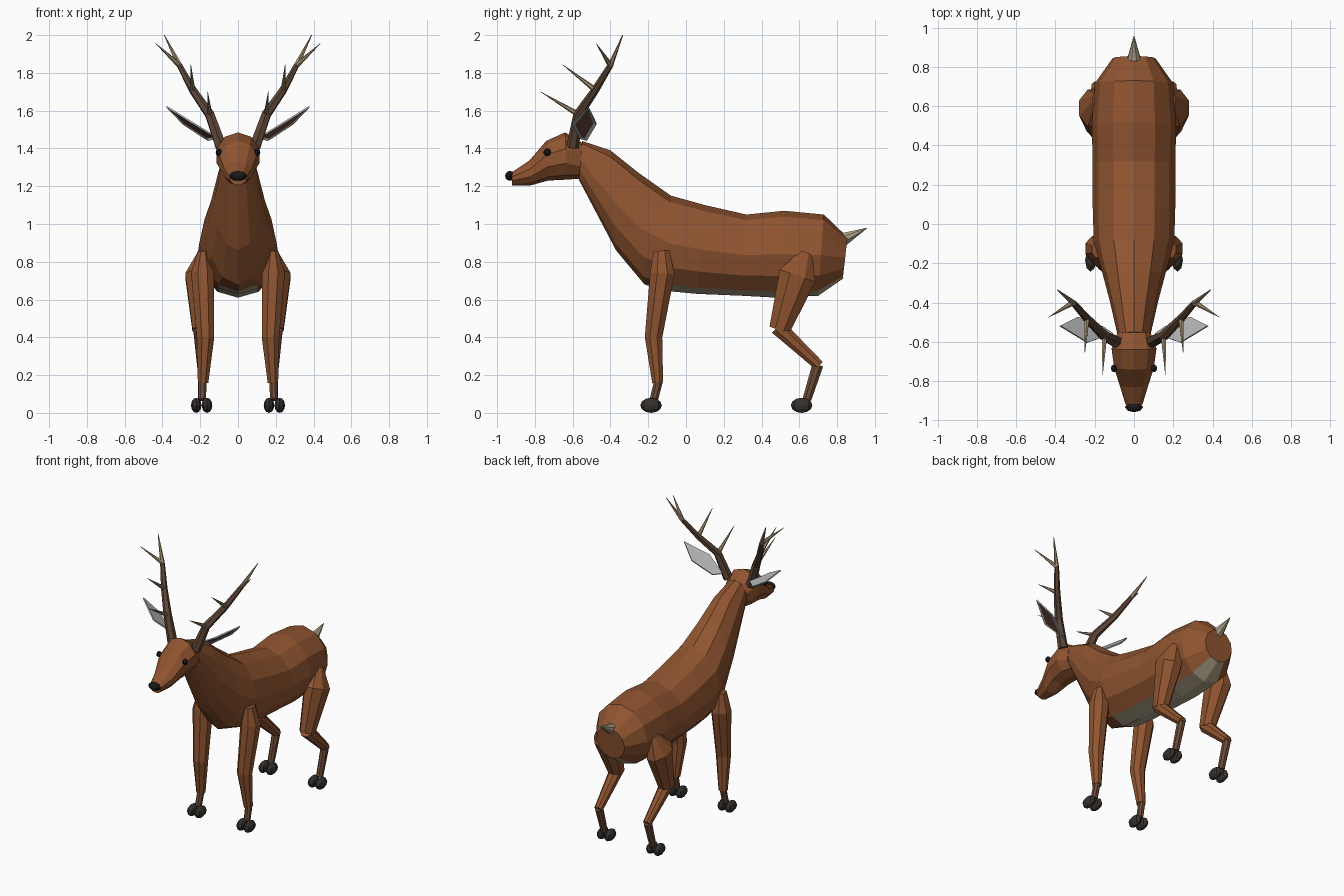
import bpy, bmesh, math
from mathutils import Vector, Matrix

cube = bpy.data.objects.get("Cube")
if cube:
    bpy.data.objects.remove(cube, do_unlink=True)


def material(name, rgb):
    m = bpy.data.materials.new(name)
    m.use_nodes = True
    m.diffuse_color = (*rgb, 1)
    m.node_tree.nodes["Principled BSDF"].inputs["Base Color"].default_value = (*rgb, 1)
    return m


FUR = material("russet fur", (0.28, 0.09, 0.03))
CREAM = material("pale fur", (0.43, 0.36, 0.25))
SHIN = material("dark brown", (0.15, 0.07, 0.04))
HORN = material("antler brown", (0.11, 0.06, 0.038))
TINE = material("antler tip", (0.36, 0.27, 0.16))
HOOF = material("hoof black", (0.035, 0.03, 0.026))
NOSE = material("nose black", (0.01, 0.01, 0.01))
EAR = material("ear grey", (0.47, 0.47, 0.47))
INNER = material("ear inner brown", (0.16, 0.07, 0.045))


def finish(bm, name, *mats):
    bmesh.ops.recalc_face_normals(bm, faces=bm.faces[:])
    mesh = bpy.data.meshes.new(name)
    bm.to_mesh(mesh)
    bm.free()
    for m in mats:
        mesh.materials.append(m)
    obj = bpy.data.objects.new(name, mesh)
    bpy.context.collection.objects.link(obj)
    return obj


def skin(bm, rings, rule=None):
    """Bridge equal rings of points into a closed tube."""
    loops = [[bm.verts.new(p) for p in ring] for ring in rings]
    n = len(loops[0])
    for s, (a, b) in enumerate(zip(loops, loops[1:])):
        for i in range(n):
            j = (i + 1) % n
            f = bm.faces.new((a[i], a[j], b[j], b[i]))
            f.material_index = rule(s, i) if rule else 0
    bm.faces.new(loops[0])
    bm.faces.new(loops[-1])


def trunk(name, stations, sides, mats, rule=None):
    """Loft from (top y, top z, bottom y, bottom z, half width)."""
    rings = []
    for yt, zt, yb, zb, w in stations:
        top, low = Vector((0, yt, zt)), Vector((0, yb, zb))
        mid, up = (top + low) / 2, (top - low) / 2
        angles = [math.tau * i / sides for i in range(sides)]
        rings.append([mid + up * math.cos(a) + Vector((w * math.sin(a), 0, 0))
                      for a in angles])
    bm = bmesh.new()
    skin(bm, rings, rule)
    return finish(bm, name, *mats)


def limb(name, pts, mat, side=1, sides=8):
    """Tube through (x, y, z, radius across, radius along)."""
    c = [Vector((p[0] * side, p[1], p[2])) for p in pts]
    rings = []
    for k, p in enumerate(pts):
        t = (c[min(k + 1, len(c) - 1)] - c[max(k - 1, 0)]).normalized()
        u = (Vector((1, 0, 0)) - t * t.x).normalized()
        v = t.cross(u)
        rings.append([c[k] + u * p[3] * math.cos(a) + v * p[-1] * math.sin(a)
                      for a in (math.tau * (i + 0.5) / sides for i in range(sides))])
    bm = bmesh.new()
    skin(bm, rings)
    return finish(bm, name, mat)


def ball(name, centre, size, mat, segs=8, rings=6):
    bm = bmesh.new()
    bmesh.ops.create_uvsphere(bm, u_segments=segs, v_segments=rings, radius=1,
                              matrix=Matrix.LocRotScale(Vector(centre), None, Vector(size)))
    return finish(bm, name, mat)


# Body and neck, with a pale belly strip
trunk("body", [
    (0.855, 0.93, 0.83, 0.71, 0.11), (0.73, 1.05, 0.70, 0.62, 0.20),
    (0.52, 1.07, 0.48, 0.61, 0.215), (0.32, 1.05, 0.30, 0.62, 0.21),
    (0.10, 1.10, 0.06, 0.63, 0.21), (-0.08, 1.15, -0.10, 0.645, 0.205),
    (-0.25, 1.27, -0.22, 0.68, 0.165), (-0.40, 1.39, -0.37, 0.86, 0.125),
    (-0.55, 1.44, -0.57, 1.24, 0.085)], 12, (FUR, CREAM),
    lambda s, i: 1 if i in (5, 6) and s < 5 else 0)

# Head, nose and tail
trunk("head", [
    (-0.55, 1.43, -0.565, 1.24, 0.09), (-0.64, 1.485, -0.63, 1.235, 0.12),
    (-0.74, 1.44, -0.73, 1.23, 0.105), (-0.83, 1.335, -0.82, 1.205, 0.075),
    (-0.92, 1.275, -0.92, 1.205, 0.045)], 10, (FUR,))
ball("nose", (0, -0.932, 1.255), (0.046, 0.026, 0.026), NOSE)
limb("tail", [(0, 0.825, 0.915, 0.04), (0, 0.957, 0.978, 0.002)], CREAM)

for side, tag in ((1, "left"), (-1, "right")):
    ball(tag + "_eye", (0.102 * side, -0.735, 1.38), (0.016, 0.02, 0.02), NOSE)

    # Front leg
    limb(tag + "_front_leg", [
        (0.185, -0.13, 0.858, 0.03, 0.045), (0.187, -0.125, 0.74, 0.066, 0.07),
        (0.172, -0.172, 0.40, 0.05, 0.05), (0.185, -0.15, 0.16, 0.03, 0.031)], FUR, side)
    limb(tag + "_front_pastern", [
        (0.187, -0.144, 0.175, 0.023, 0.025), (0.19, -0.17, 0.07, 0.022, 0.024)], SHIN, side)

    # Rear leg
    limb(tag + "_thigh", [
        (0.185, 0.635, 0.845, 0.03, 0.035), (0.205, 0.59, 0.725, 0.08, 0.108),
        (0.195, 0.495, 0.44, 0.05, 0.06)], FUR, side)
    limb(tag + "_rear_shin", [
        (0.195, 0.485, 0.455, 0.046, 0.046), (0.19, 0.705, 0.25, 0.028, 0.03)], FUR, side)
    limb(tag + "_rear_pastern", [
        (0.19, 0.698, 0.255, 0.026, 0.032), (0.19, 0.64, 0.07, 0.023, 0.025)], SHIN, side)

    # Cloven hooves
    for end, y in (("front", -0.185), ("rear", 0.612)):
        for toe, x in (("inner", 0.164), ("outer", 0.221)):
            ball(f"{tag}_{end}_{toe}_hoof", (x * side, y, 0.04), (0.028, 0.057, 0.04), HOOF)

    # Antler beam, pointed end and tines
    beam = [(0.09, -0.60, 1.41, 0.033), (0.15, -0.57, 1.58, 0.027),
            (0.24, -0.48, 1.71, 0.021), (0.31, -0.40, 1.84, 0.015)]
    limb(tag + "_antler_beam", beam, HORN, side, 6)
    limb(tag + "_antler_end", [beam[-1], (0.39, -0.335, 2.0, 0.002)], TINE, side, 6)
    tips = [(0.16, -0.77, 1.70), (0.25, -0.655, 1.845), (0.435, -0.475, 1.955)]
    for k, (root, tip) in enumerate(zip(beam[1:], tips)):
        limb(f"{tag}_tine_{k + 1}", [(*root[:3], 0.015), (*tip, 0.001)], TINE, side, 6)

    # Leaf-shaped ear with a darker inset on its underside
    leaf = [(0.11, -0.56, 1.45), (0.24, -0.605, 1.53), (0.38, -0.52, 1.617),
            (0.29, -0.475, 1.525), (0.16, -0.525, 1.44)]
    under = [Vector((x * side, y, z)) for x, y, z in leaf]
    lift = Vector((-0.005 * side, 0.003, 0.007))
    bm = bmesh.new()
    skin(bm, [under, [p + lift for p in under]])
    bmesh.ops.recalc_face_normals(bm, faces=bm.faces[:])
    face = min((f for f in bm.faces if len(f.verts) == 5), key=lambda f: f.normal.z)
    bmesh.ops.inset_individual(bm, faces=[face], thickness=0.018, depth=-0.003)
    face.material_index = 1
    finish(bm, tag + "_ear", EAR, INNER)
